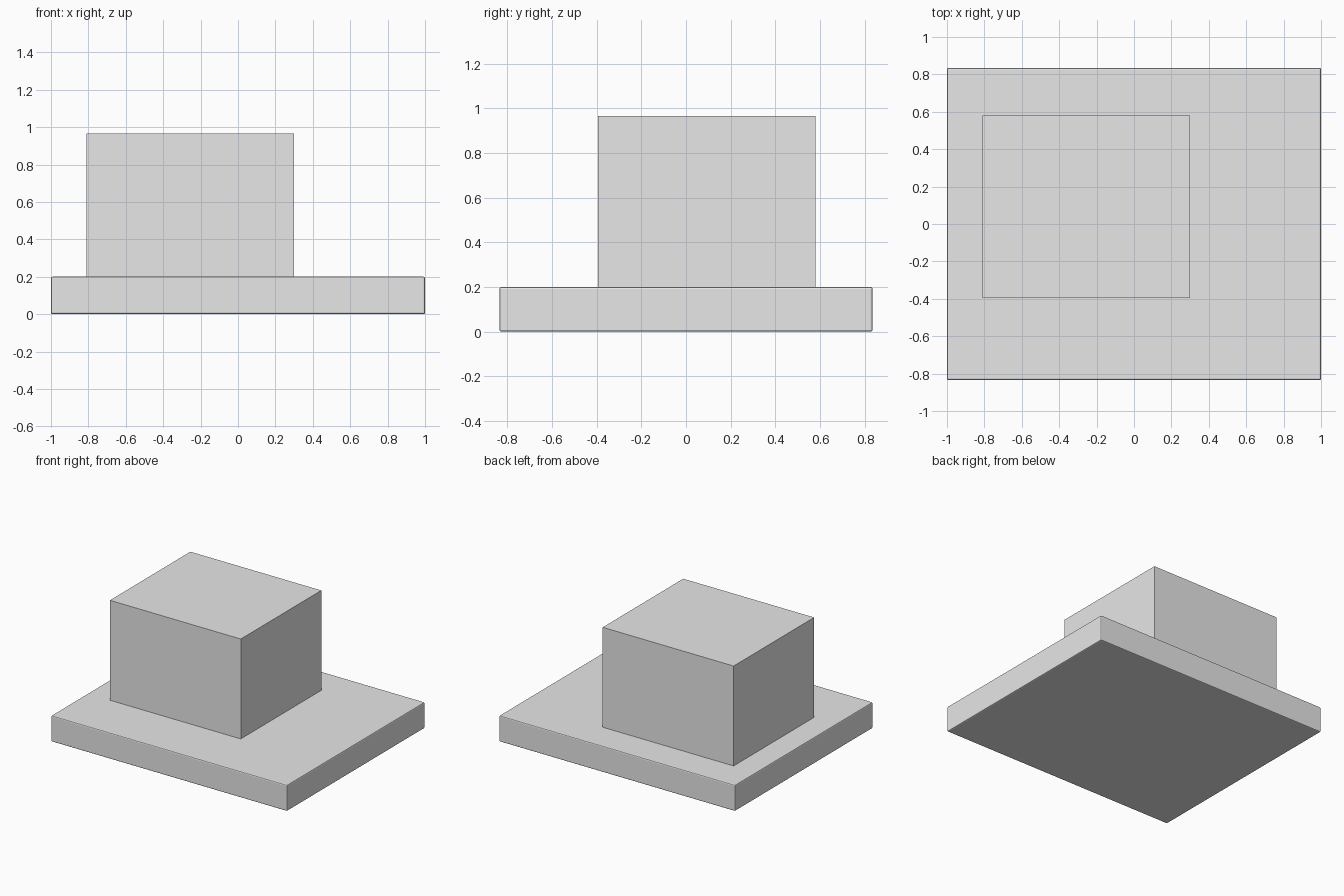
import bpy
from mathutils import Vector

cube = bpy.data.objects.get("Cube")
if cube:
    bpy.data.objects.remove(cube, do_unlink=True)

# Single plain grey for every part
grey = bpy.data.materials.new("light grey")
grey.use_nodes = True
colour = (0.8, 0.8, 0.8, 1)
grey.diffuse_color = colour
grey.node_tree.nodes["Principled BSDF"].inputs["Base Color"].default_value = colour


def box(name, low, high, bevel=0):
    low, high = Vector(low), Vector(high)
    bpy.ops.mesh.primitive_cube_add(size=1, location=(low + high) / 2)
    obj = bpy.context.object
    obj.name = name
    obj.scale = high - low
    bpy.ops.object.transform_apply(location=False, rotation=False, scale=True)
    obj.data.materials.append(grey)
    if bevel:
        mod = obj.modifiers.new("edge bevel", 'BEVEL')
        mod.width = bevel
        mod.segments = 2
    return obj


# Wide slab with slightly softened edges
box("base_slab", (-1, -0.835, 0), (1, 0.835, 0.2), bevel=0.008)

# Sharp-edged block standing off-centre on the slab
box("upper_block", (-0.81, -0.395, 0.2), (0.3, 0.58, 0.966))
